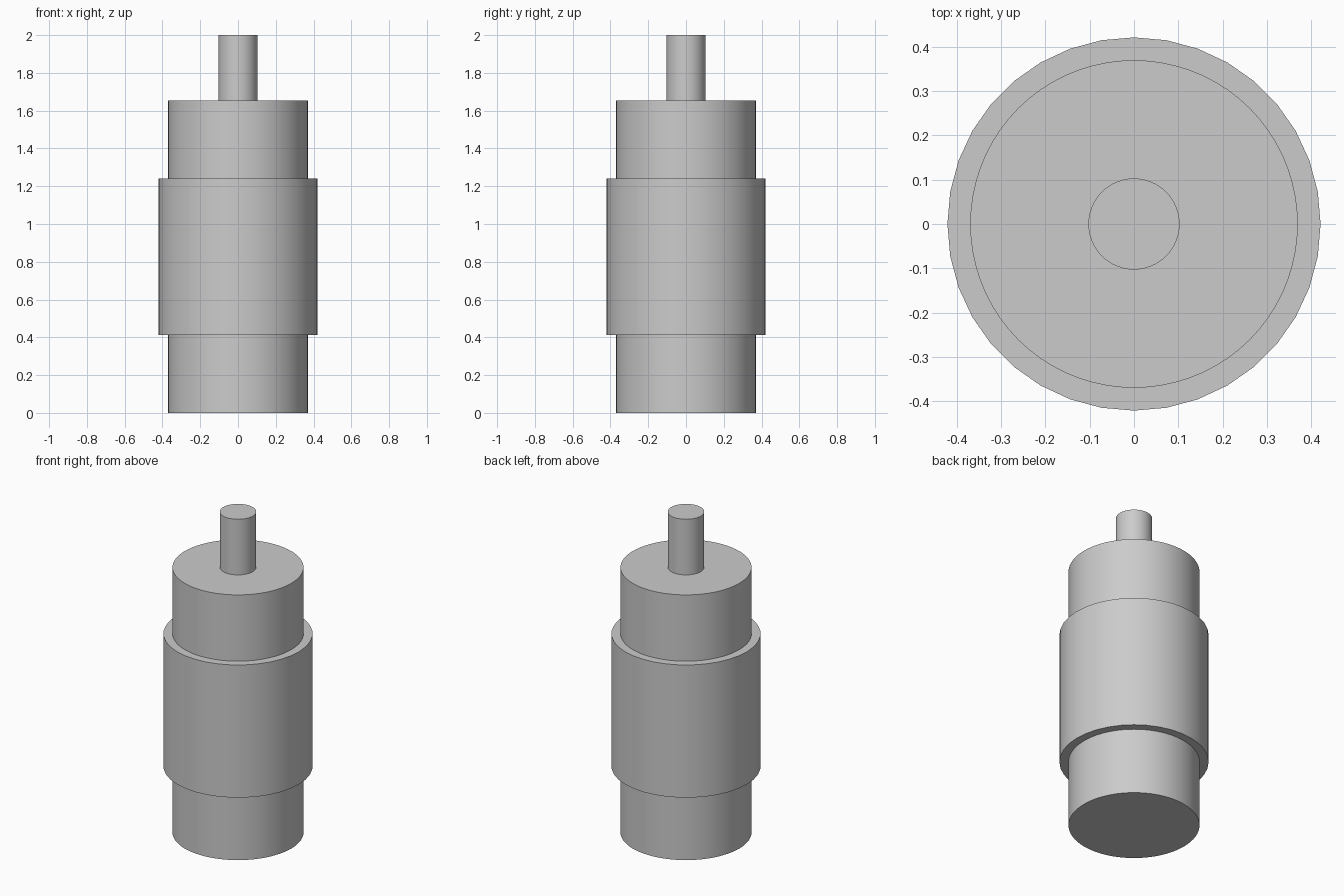
import bpy
import math

cube = bpy.data.objects.get("Cube")
if cube:
    bpy.data.objects.remove(cube, do_unlink=True)

# Single plain metal colour
grey = bpy.data.materials.new("light grey metal")
grey.use_nodes = True
colour = (0.6, 0.6, 0.6, 1)
grey.diffuse_color = colour
grey.node_tree.nodes["Principled BSDF"].inputs["Base Color"].default_value = colour


def cylinder(name, radius, bottom, top, sides):
    """Upright capped cylinder with smooth walls and crisp rims."""
    bpy.ops.mesh.primitive_cylinder_add(
        vertices=sides, radius=radius, depth=top - bottom,
        location=(0, 0, (bottom + top) / 2))
    obj = bpy.context.object
    obj.name = name
    obj.data.materials.append(grey)
    bpy.ops.object.shade_smooth_by_angle(angle=math.radians(30))
    return obj


# Main body, the wider sleeve around its middle, and the shaft on top
cylinder("body", 0.37, 0, 1.653, 72)
cylinder("sleeve", 0.4215, 0.413, 1.24, 36)
cylinder("shaft", 0.103, 1.653, 2, 48)
